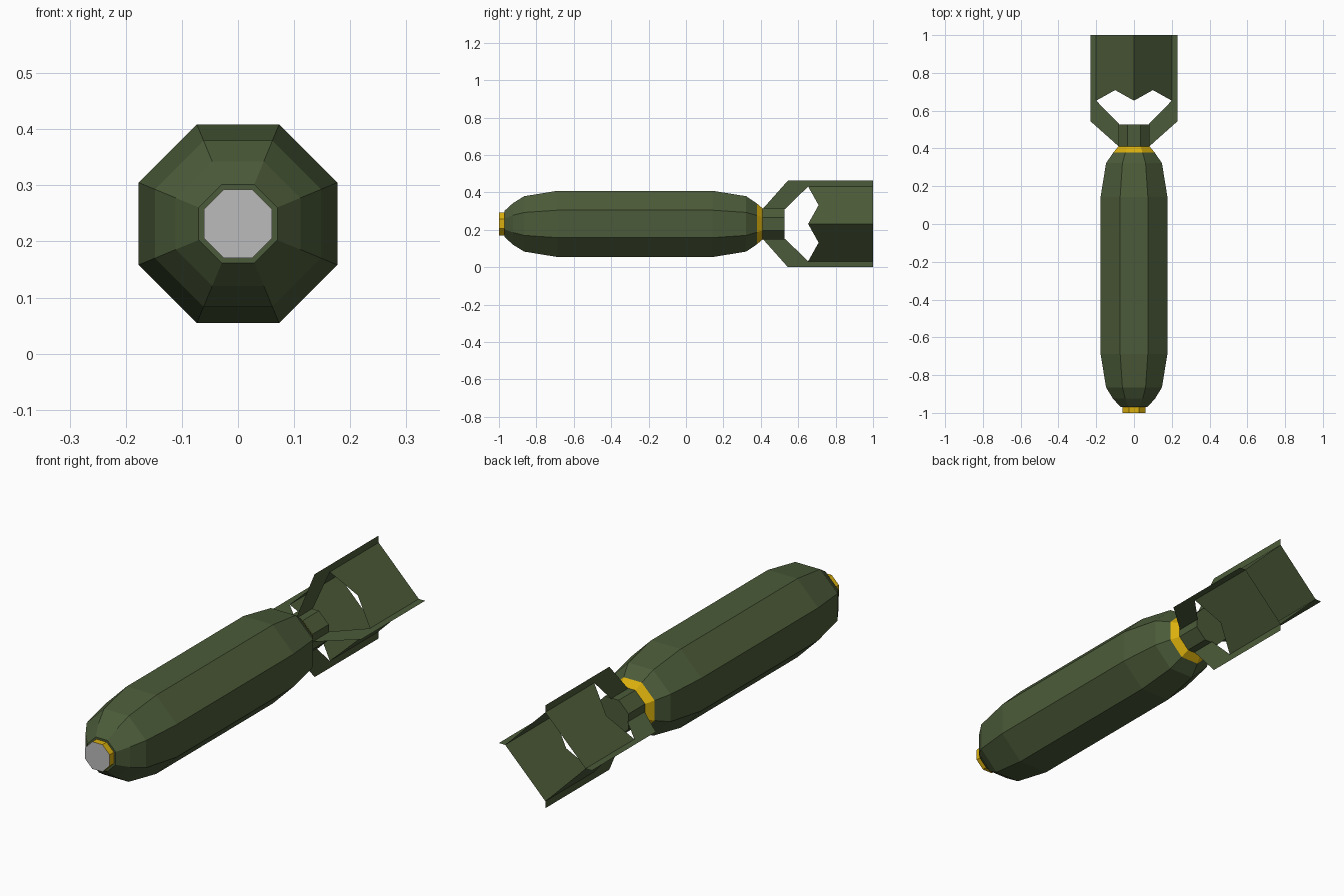
import bpy, bmesh, math
from mathutils import Vector

if "Cube" in bpy.data.objects:
    bpy.data.objects.remove(bpy.data.objects["Cube"])

CZ = 0.2315                      # height of the long axis


def material(name, rgb):
    m = bpy.data.materials.new(name)
    m.diffuse_color = (*rgb, 1)
    m.use_nodes = True
    m.node_tree.nodes["Principled BSDF"].inputs["Base Color"].default_value = m.diffuse_color
    return m


GREEN = material("olive green", (0.072, 0.105, 0.041))
YELLOW = material("warning yellow", (0.70, 0.43, 0.004))
GREY = material("fuze grey", (0.50, 0.50, 0.50))


def make_object(name, bm, mats):
    mesh = bpy.data.meshes.new(name)
    bm.to_mesh(mesh)
    bm.free()
    for m in mats:
        mesh.materials.append(m)
    ob = bpy.data.objects.new(name, mesh)
    bpy.context.collection.objects.link(ob)
    return ob


def lathe(name, profile, mats):
    """Closed octagonal body along y; profile is (y, distance to flat side)."""
    bm = bmesh.new()
    rings = []
    for y, flat in profile:
        r = flat / math.cos(math.pi / 8)
        rings.append([bm.verts.new((r * math.cos(a), y, CZ + r * math.sin(a)))
                      for a in (math.pi / 8 + i * math.pi / 4 for i in range(8))])
    for a, b in zip(rings, rings[1:]):
        for i in range(8):
            j = (i + 1) % 8
            bm.faces.new((a[i], a[j], b[j], b[i]))
    bm.faces.new(rings[0])
    bm.faces.new(rings[-1])
    bmesh.ops.recalc_face_normals(bm, faces=bm.faces)
    return make_object(name, bm, mats)


# nose fuze: yellow rim with grey front face
fuze = lathe("nose_fuze", [(-1.0, 0.061), (-0.968, 0.061)], [YELLOW, GREY])
for p in fuze.data.polygons:
    p.material_index = 1 if p.normal.y < -0.9 else 0

# main casing with a yellow band at the rear taper
casing = lathe("casing", [(-0.97, 0.070), (-0.925, 0.111), (-0.865, 0.148),
                          (-0.687, 0.177), (0.143, 0.177), (0.322, 0.148),
                          (0.379, 0.109), (0.41, 0.083)], [GREEN, YELLOW])
for p in casing.data.polygons:
    p.material_index = 1 if p.center.y > 0.385 and p.normal.y < 0.99 else 0

# tail stub
lathe("tail_stub", [(0.405, 0.083), (0.527, 0.083)], [GREEN])

# four thin fins: diagonal strut plus outer strip
bm = bmesh.new()
FIN = [(0.08, 0.41), (0.2315, 0.545), (0.2315, 1.0),
       (0.2, 1.0), (0.2, 0.653), (0.08, 0.53)]
for k in range(4):
    c, s = math.cos(k * math.pi / 2), math.sin(k * math.pi / 2)
    bm.faces.new([bm.verts.new((r * c, y, CZ + r * s)) for r, y in FIN])
make_object("tail_fins", bm, [GREEN])

# open diamond-shaped box tail with notched front edge
bm = bmesh.new()
for k in range(4):
    p, q = [Vector((0.2 * math.cos(a), 0, 0.2 * math.sin(a) + CZ))
            for a in (k * math.pi / 2, (k + 1) * math.pi / 2)]
    mid = (p + q) / 2
    pts = [(p, 1.0), (p, 0.653), (mid, 0.709), (q, 0.653), (q, 1.0)]
    f = bm.faces.new([bm.verts.new((v.x, y, v.z)) for v, y in pts])
    f.normal_update()
    if f.normal.dot(mid - Vector((0, 0, CZ))) < 0:
        f.normal_flip()
bmesh.ops.remove_doubles(bm, verts=bm.verts, dist=1e-4)
make_object("box_tail", bm, [GREEN])
